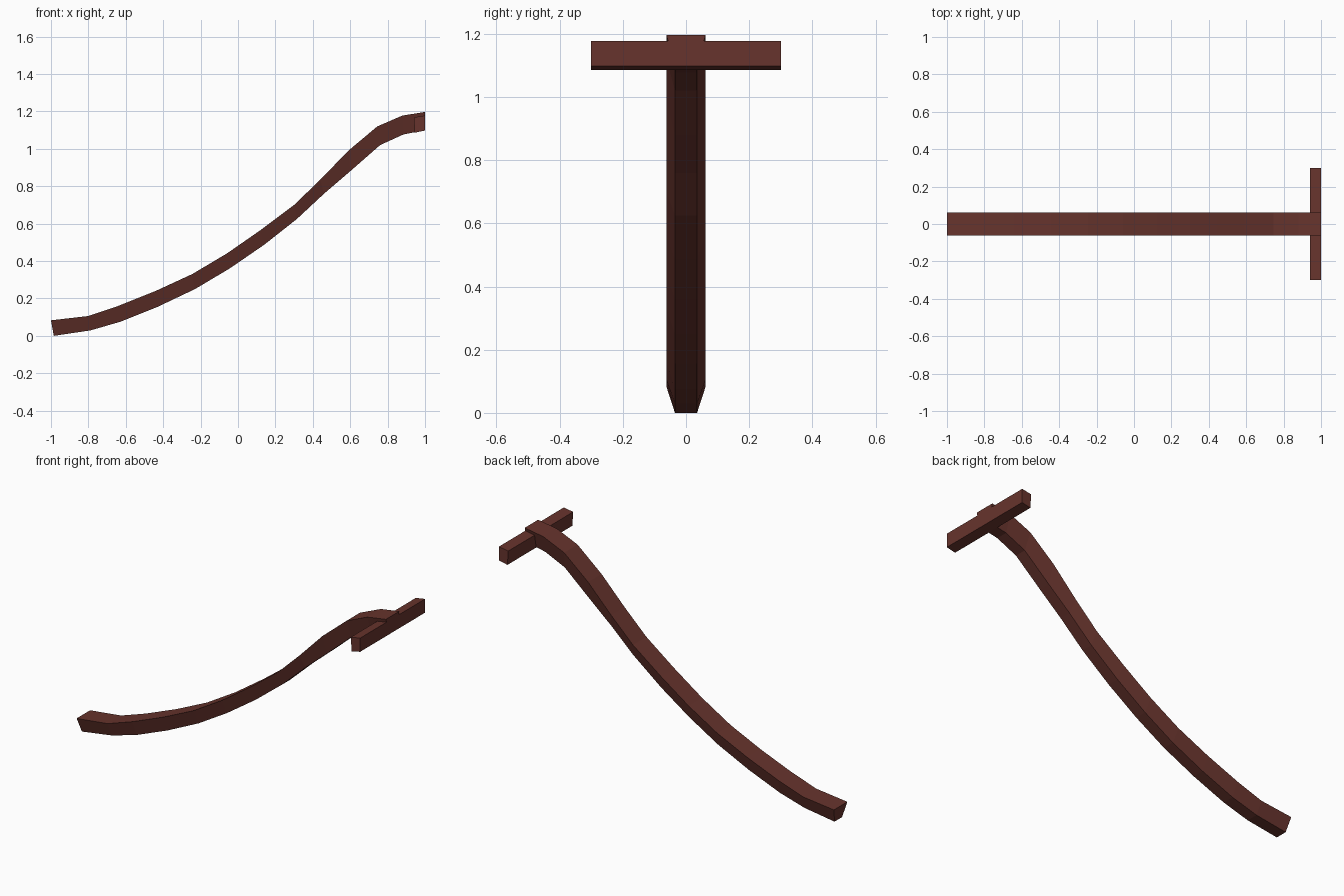
import bpy, bmesh

if "Cube" in bpy.data.objects:
    bpy.data.objects.remove(bpy.data.objects["Cube"])

wood = bpy.data.materials.new("dark red wood")
wood.diffuse_color = (0.135, 0.034, 0.026, 1)
wood.use_nodes = True
wood.node_tree.nodes["Principled BSDF"].inputs["Base Color"].default_value = wood.diffuse_color


def loft(name, rings):
    """Skin a row of four-cornered rings and cap both ends."""
    bm = bmesh.new()
    loops = [[bm.verts.new(p) for p in ring] for ring in rings]
    for a, b in zip(loops, loops[1:]):
        for i in range(4):
            j = (i + 1) % 4
            bm.faces.new((a[i], a[j], b[j], b[i]))
    bm.faces.new(loops[0])
    bm.faces.new(loops[-1])
    bmesh.ops.recalc_face_normals(bm, faces=bm.faces)
    mesh = bpy.data.meshes.new(name)
    bm.to_mesh(mesh)
    bm.free()
    mesh.materials.append(wood)
    bpy.context.collection.objects.link(bpy.data.objects.new(name, mesh))


# Curved beam: wide top edge, narrow underside (x, z of each along its length)
top = [(-1, .083), (-.80, .106), (-.64, .16), (-.44, .24), (-.245, .33), (-.06, .44), (.12, .565),
       (.3, .70), (.44, .835), (.59, .99), (.745, 1.12), (.88, 1.178), (1, 1.197)]
under = [(-.985, 0), (-.79, .029), (-.63, .075), (-.43, .155), (-.23, .25), (-.045, .36), (.14, .487),
         (.315, .625), (.46, .76), (.60, .88), (.76, 1.02), (.885, 1.077), (1, 1.10)]
TOP_W, UNDER_W = .062, .035
loft("curved_beam", [[(tx, -TOP_W, tz), (tx, TOP_W, tz), (ux, UNDER_W, uz), (ux, -UNDER_W, uz)]
                     for (tx, tz), (ux, uz) in zip(top, under)])

# Crossbar at the upper end, tilted with the beam
section = [(1, 1.178), (.94, 1.168), (.945, 1.086), (1, 1.098)]
loft("crossbar", [[(x, y, z) for x, z in section] for y in (-.3, .3)])
